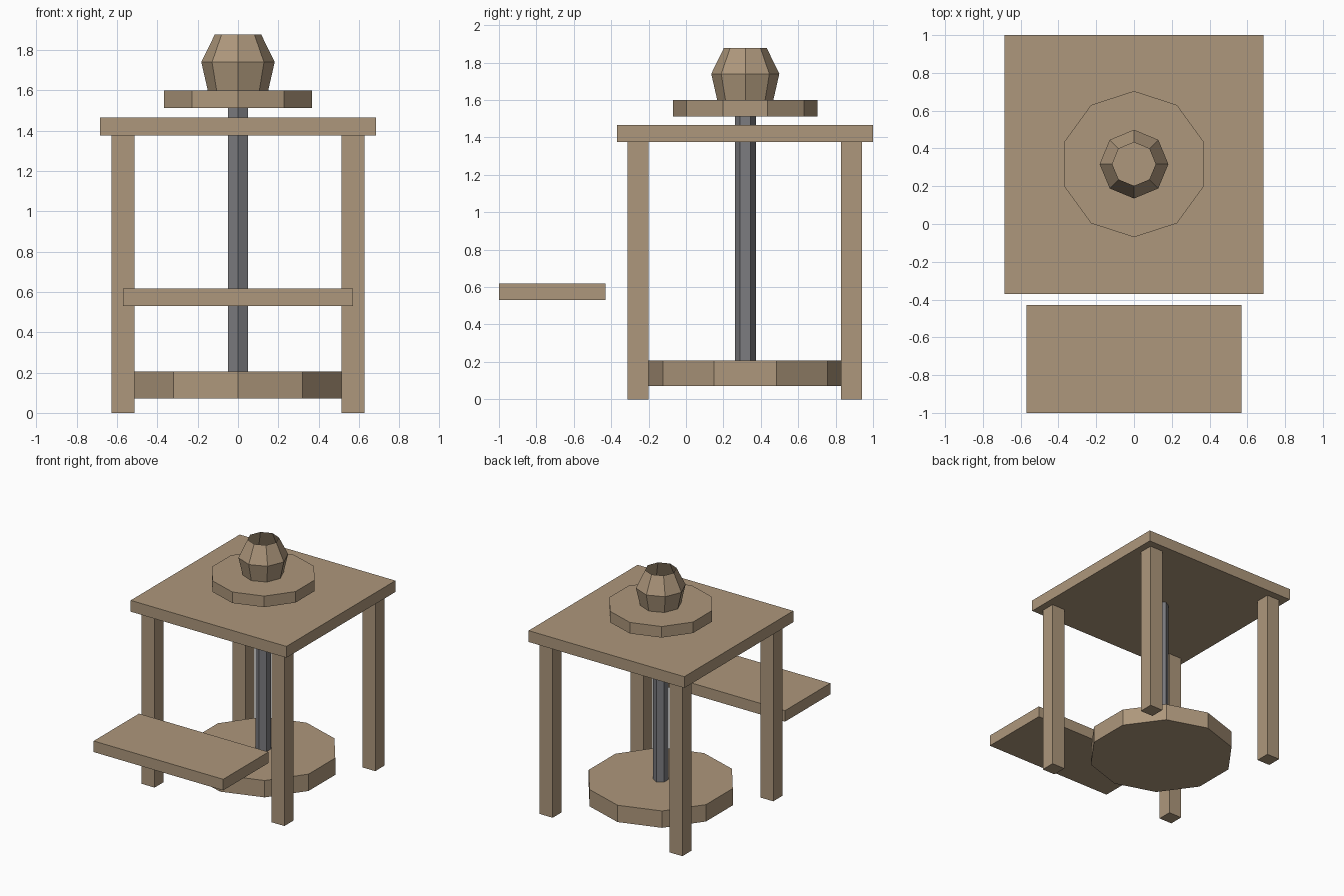
import bpy
import math

cube = bpy.data.objects.get("Cube")
if cube:
    bpy.data.objects.remove(cube, do_unlink=True)

AXIS_Y = 0.317  # the shaft and table share this centre line


def material(name, rgb):
    mat = bpy.data.materials.new(name)
    mat.use_nodes = True
    mat.diffuse_color = (*rgb, 1)
    mat.node_tree.nodes["Principled BSDF"].inputs["Base Color"].default_value = (*rgb, 1)
    return mat


wood = material("tan wood", (0.42, 0.31, 0.20))
metal = material("grey metal", (0.20, 0.20, 0.215))


def add_object(name, verts, faces, mat):
    mesh = bpy.data.meshes.new(name)
    mesh.from_pydata(verts, [], faces)
    mesh.materials.append(mat)
    obj = bpy.data.objects.new(name, mesh)
    bpy.context.collection.objects.link(obj)
    return obj


def box(name, x, y, z, mat=wood):
    """Box from (low, high) ranges on each axis."""
    verts = [(a, b, c) for a in x for b in y for c in z]
    faces = [(0, 1, 3, 2), (4, 6, 7, 5), (0, 4, 5, 1),
             (2, 3, 7, 6), (0, 2, 6, 4), (1, 5, 7, 3)]
    return add_object(name, verts, faces, mat)


def turned(name, sides, profile, mat=wood, open_top=False):
    """Faceted turning of (radius, z) points, one corner facing the back."""
    verts = []
    for r, z in profile:
        for i in range(sides):
            a = math.pi / 2 + math.tau * i / sides
            verts.append((r * math.cos(a), AXIS_Y + r * math.sin(a), z))
    faces = [tuple(reversed(range(sides)))]
    for ring in range(len(profile) - 1):
        low = ring * sides
        for i in range(sides):
            j = (i + 1) % sides
            faces.append((low + i, low + j, low + sides + j, low + sides + i))
    if not open_top:
        faces.append(tuple(range(len(verts) - sides, len(verts))))
    return add_object(name, verts, faces, mat)


# Table top and bench
box("table_top", (-0.685, 0.685), (-0.37, 1.0), (1.375, 1.465))
box("bench", (-0.57, 0.57), (-1.0, -0.43), (0.53, 0.618))

# Four legs
for side, x in (("left", (0.514, 0.628)), ("right", (-0.628, -0.514))):
    for end, y in (("front", (-0.314, -0.2)), ("back", (0.828, 0.942))):
        box(f"{end}_{side}_leg", x, y, (0, 1.375))

# Kick wheel, shaft and wheel head
turned("kick_wheel", 10, [(0.543, 0.072), (0.543, 0.206)])
turned("shaft", 6, [(0.056, 0.206), (0.056, 1.512)], metal)
turned("wheel_head", 10, [(0.387, 1.512), (0.387, 1.6)])

# Open pot on the wheel head
turned("pot", 8, [(0.15, 1.6), (0.182, 1.74), (0.115, 1.877)], open_top=True)
